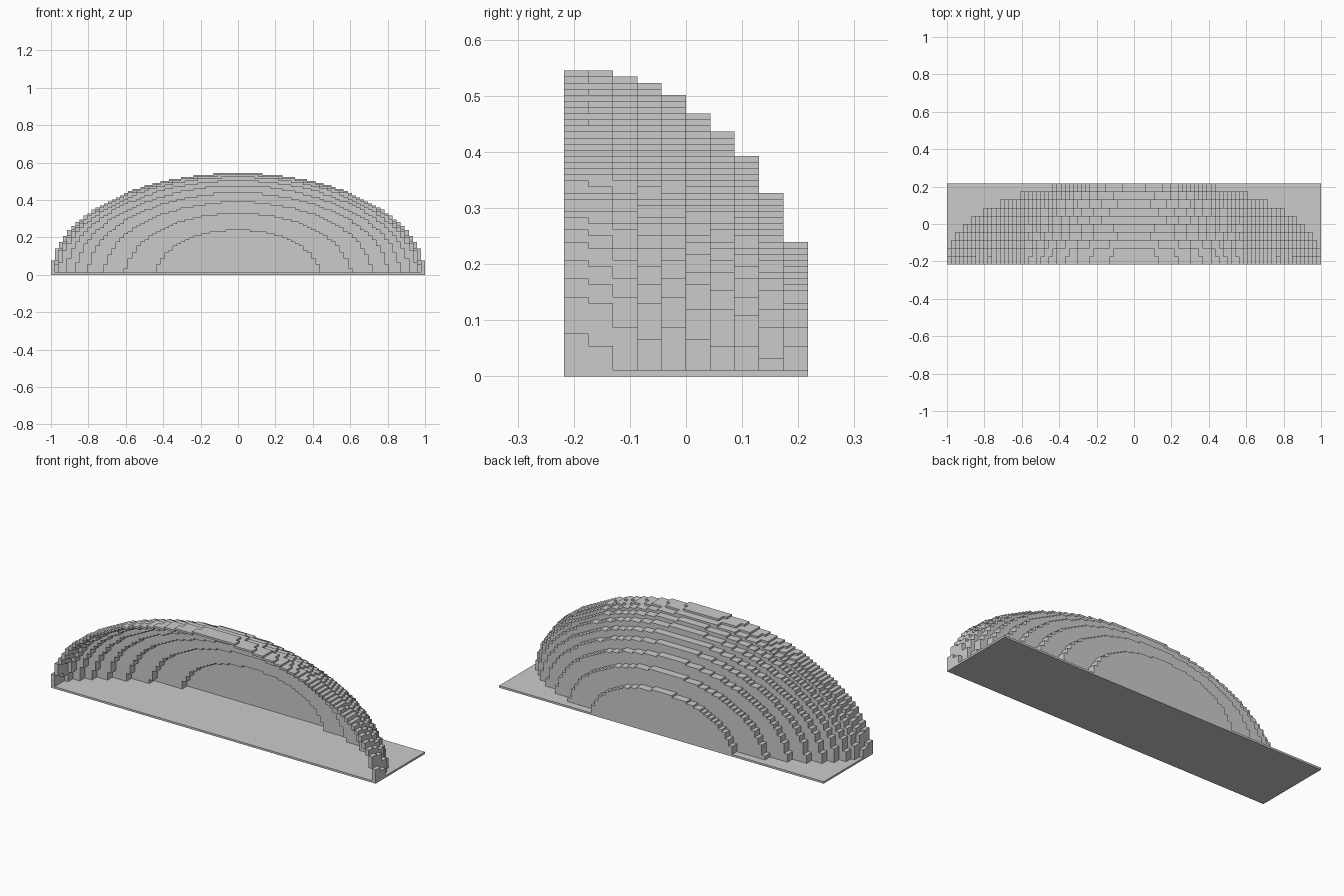
import bpy
import bmesh
from math import sqrt

if "Cube" in bpy.data.objects:
    bpy.data.objects.remove(bpy.data.objects["Cube"])

HALF, RINGS, TOP = 46, 10, 50             # columns per side, slices, height in steps
DX, DY, DZ = 1 / HALF, 0.434 / RINGS, 0.545 / TOP
Y0 = -0.217


def height(ring, col):
    """Stepped ellipsoid height of one column, in steps."""
    if ring >= RINGS:
        return 0
    r = 1 - (ring / RINGS) ** 2 - ((col + 0.5) / HALF) ** 2
    return round(TOP * sqrt(r)) if r > 0 else 0


def span(ring, col):
    """Bottom and top of the solid part of a column (hollow beneath the shell)."""
    hi = max(1, height(ring, col))
    lo = min(height(ring + 1, col), height(ring, col + 1), hi - 1)
    return max(1, lo), hi


def add_object(name, bm):
    mesh = bpy.data.meshes.new(name)
    bm.to_mesh(mesh)
    bm.free()
    ob = bpy.data.objects.new(name, mesh)
    bpy.context.collection.objects.link(ob)
    return ob


# Thin rectangular base plate
bm = bmesh.new()
bmesh.ops.create_cube(bm, size=1)
for v in bm.verts:
    v.co.x *= 2
    v.co.y *= 0.434
    v.co.z = (v.co.z + 0.5) * DZ
add_object("base_plate", bm)

# Stepped arch rings, right half built and mirrored
for ring in range(RINGS):
    bm = bmesh.new()
    ya, yb = Y0 + ring * DY, Y0 + (ring + 1) * DY

    def quad(*pts):
        bm.faces.new([bm.verts.new(p) for p in pts])

    for col in range(HALF):
        lo, hi = span(ring, col)
        if hi <= lo:
            continue
        xa, xb, za, zb = col * DX, (col + 1) * DX, lo * DZ, hi * DZ
        # front, back, tread and underside of the column
        quad((xa, ya, za), (xb, ya, za), (xb, ya, zb), (xa, ya, zb))
        quad((xb, yb, za), (xa, yb, za), (xa, yb, zb), (xb, yb, zb))
        quad((xa, ya, zb), (xb, ya, zb), (xb, yb, zb), (xa, yb, zb))
        quad((xa, yb, za), (xb, yb, za), (xb, ya, za), (xa, ya, za))
        # outer and inner risers towards the next column
        nlo, nhi = span(ring, col + 1)
        if nhi < hi:
            quad((xb, ya, nhi * DZ), (xb, yb, nhi * DZ), (xb, yb, zb), (xb, ya, zb))
        if nlo < lo:
            quad((xb, yb, nlo * DZ), (xb, ya, nlo * DZ), (xb, ya, za), (xb, yb, za))
    bmesh.ops.remove_doubles(bm, verts=bm.verts, dist=1e-5)
    ob = add_object(f"shell_ring_{ring + 1}", bm)
    ob.modifiers.new("mirror", "MIRROR").use_axis[0] = True
